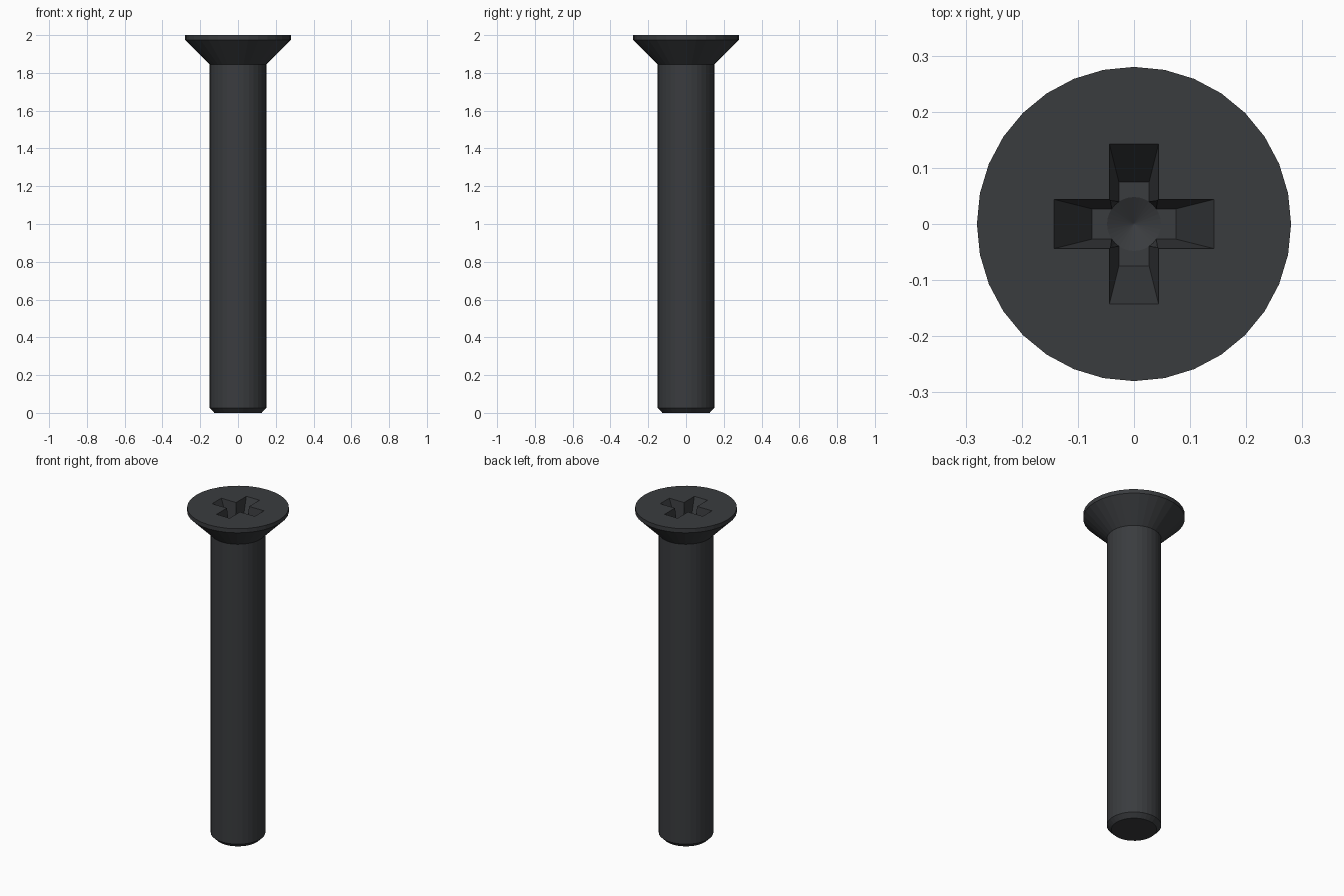
import bpy, bmesh, math

if "Cube" in bpy.data.objects:
    bpy.data.objects.remove(bpy.data.objects["Cube"])

SIDES = 32
TOP = 2.0
DEPTH = 0.16


def loft(name, loops):
    """Skin a stack of equal-length point loops and cap both ends."""
    bm = bmesh.new()
    rings = [[bm.verts.new(p) for p in loop] for loop in loops]
    n = len(rings[0])
    for a, b in zip(rings, rings[1:]):
        for i in range(n):
            j = (i + 1) % n
            bm.faces.new((a[i], a[j], b[j], b[i]))
    bm.faces.new(rings[0][::-1])
    bm.faces.new(rings[-1])
    bmesh.ops.recalc_face_normals(bm, faces=bm.faces)
    mesh = bpy.data.meshes.new(name)
    bm.to_mesh(mesh)
    bm.free()
    obj = bpy.data.objects.new(name, mesh)
    bpy.context.collection.objects.link(obj)
    return obj


def circle(r, z):
    return [(r * math.cos(2 * math.pi * i / SIDES),
             r * math.sin(2 * math.pi * i / SIDES), z) for i in range(SIDES)]


def cross(reach, half, z):
    pts = []
    for k in range(4):
        c, s = round(math.cos(k * math.pi / 2)), round(math.sin(k * math.pi / 2))
        for x, y in ((reach, -half), (reach, half), (half, half)):
            pts.append((x * c - y * s, x * s + y * c, z))
    return pts


# Shank with chamfered tip and countersunk head
screw = loft("countersunk_screw", [circle(r, z) for r, z in (
    (0.125, 0), (0.15, 0.025), (0.15, 1.845), (0.28, 1.975), (0.28, TOP))])

# Tapered cross recess, continued a little above the head so it cuts cleanly
over = 0.25
recess = loft("cross_recess_cutter", [
    cross(0.075, 0.027, TOP - DEPTH),
    cross(0.143 + 0.068 * over, 0.044 + 0.017 * over, TOP + DEPTH * over)])

# Conical core that trims the inner corners and dimples the floor
core = loft("recess_core_cutter", [circle(r, z) for r, z in (
    (0.001, TOP - DEPTH - 0.025), (0.048, TOP - DEPTH), (0.064, TOP + 0.04))])

for cutter in (recess, core):
    cutter.hide_render = True
    cutter.hide_viewport = False
    cutter.display_type = 'WIRE'
    mod = screw.modifiers.new(cutter.name, 'BOOLEAN')
    mod.operation = 'DIFFERENCE'
    mod.solver = 'EXACT'
    mod.object = cutter

# Apply the cuts, then discard the cutters
bpy.context.view_layer.objects.active = screw
screw.select_set(True)
for mod in list(screw.modifiers):
    bpy.ops.object.modifier_apply(modifier=mod.name)
for cutter in (recess, core):
    bpy.data.objects.remove(cutter, do_unlink=True)

# Dark steel finish
steel = bpy.data.materials.new("dark_steel")
steel.diffuse_color = (0.042, 0.045, 0.049, 1)
steel.use_nodes = True
steel.node_tree.nodes["Principled BSDF"].inputs["Base Color"].default_value = steel.diffuse_color
screw.data.materials.clear()
screw.data.materials.append(steel)
